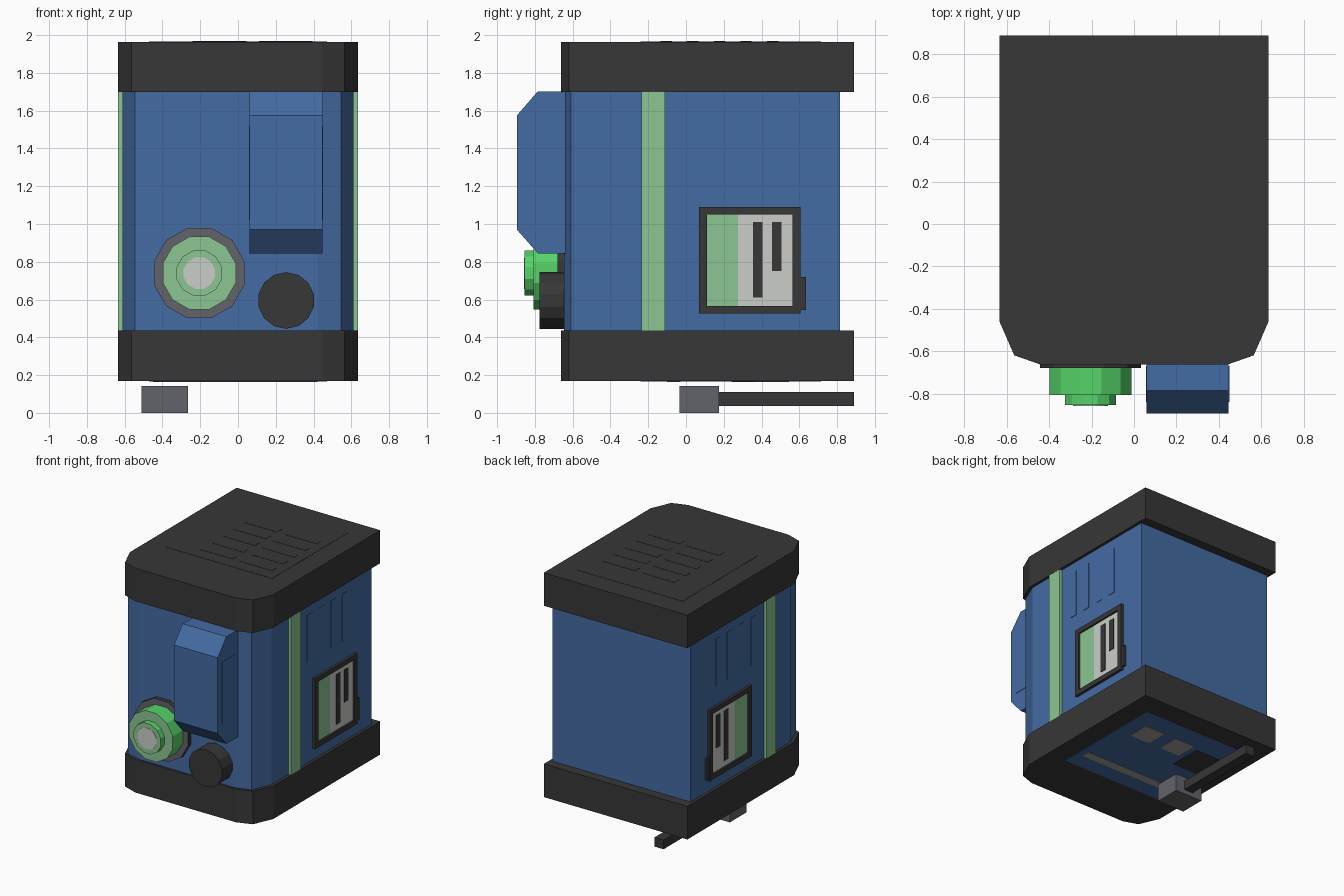
import bpy, bmesh, math
from mathutils import Vector

if "Cube" in bpy.data.objects:
    bpy.data.objects.remove(bpy.data.objects["Cube"])


def material(name, r, g, b):
    m = bpy.data.materials.new(name)
    lin = [((c / 255 + 0.055) / 1.055) ** 2.4 for c in (r, g, b)]
    m.diffuse_color = (*lin, 1)
    m.use_nodes = True
    m.node_tree.nodes["Principled BSDF"].inputs["Base Color"].default_value = m.diffuse_color
    return m


BLUE = material("body blue", 68, 107, 162)
DARK = material("charcoal", 55, 55, 55)
MINT = material("pale green", 140, 198, 147)
GREEN = material("bright green", 86, 212, 106)
GREY = material("steel grey", 98, 98, 107)
WHITE = material("off white", 203, 206, 200)
WARM = material("warm grey", 162, 159, 152)


def prism(name, pts, lo, hi, mat, axis="z"):
    """Extrude a flat outline along an axis: z uses (x, y), x uses (y, z), y uses (x, z)."""
    place = {"z": lambda u, v, w: (u, v, w),
             "x": lambda u, v, w: (w, u, v),
             "y": lambda u, v, w: (u, w, v)}[axis]
    bm = bmesh.new()
    a = [bm.verts.new(place(u, v, lo)) for u, v in pts]
    b = [bm.verts.new(place(u, v, hi)) for u, v in pts]
    bm.faces.new(a)
    bm.faces.new(b)
    for i in range(len(pts)):
        j = (i + 1) % len(pts)
        bm.faces.new((a[i], a[j], b[j], b[i]))
    bmesh.ops.recalc_face_normals(bm, faces=bm.faces)
    me = bpy.data.meshes.new(name)
    bm.to_mesh(me)
    bm.free()
    me.materials.append(mat)
    ob = bpy.data.objects.new(name, me)
    bpy.context.collection.objects.link(ob)
    return ob


def box(name, x, y, z, mat):
    return prism(name, [(x[0], y[0]), (x[1], y[0]), (x[1], y[1]), (x[0], y[1])],
                 z[0], z[1], mat)


def disc(name, x, z, r, sides, y0, y1, mat, face_mat=None):
    """Polygonal disc facing the front, with an optional other colour on its front face."""
    pts = []
    for i in range(sides):
        t = 2 * math.pi * (i + 0.5) / sides
        pts.append((x + r * math.cos(t), z + r * math.sin(t)))
    ob = prism(name, pts, y0, y1, mat, "y")
    if face_mat:
        ob.data.materials.append(face_mat)
        for p in ob.data.polygons:
            if p.normal.y < -0.9:
                p.material_index = 1
    return ob


def mirrored(pts):
    return pts + [(-u, v) for u, v in reversed(pts)]


# Main housing and the two overhanging caps
prism("body", mirrored([(0.42, -0.645), (0.545, -0.61), (0.612, -0.45), (0.612, 0.815)]),
      0.43, 1.705, BLUE)
cap = mirrored([(0.445, -0.662), (0.565, -0.62), (0.635, -0.46), (0.635, 0.89)])
prism("bottom_cap", cap, 0.17, 0.435, DARK)
prism("top_cap", cap, 1.70, 1.964, DARK)

# Top panel with two columns of vents
box("top_panel", (-0.47, 0.47), (-0.24, 0.715), (1.96, 1.966), DARK)
for i in range(5):
    y = -0.105 + 0.141 * i
    for x0 in (-0.24, 0.11):
        box("top_vent", (x0, x0 + 0.285), (y - 0.03, y + 0.03), (1.962, 1.968), DARK)

# Side details, the same on left and right
for s, side in ((1, "right"), (-1, "left")):
    def side_box(name, y, z, out, mat):
        box(side + "_" + name, sorted((s * 0.60, s * out)), y, z, mat)

    side_box("stripe", (-0.235, -0.11), (0.432, 1.702), 0.634, MINT)
    for i in range(4):
        y = 0.0 + 0.147 * i
        side_box("side_vent", (y, y + 0.06), (1.24, 1.62), 0.616, BLUE)
    # Window frame, its panels and latch
    side_box("frame_front", (0.07, 0.11), (0.525, 1.09), 0.634, DARK)
    side_box("frame_back", (0.565, 0.605), (0.525, 1.09), 0.634, DARK)
    side_box("frame_bottom", (0.11, 0.565), (0.525, 0.565), 0.634, DARK)
    side_box("frame_top", (0.11, 0.565), (1.05, 1.09), 0.634, DARK)
    side_box("green_panel", (0.11, 0.275), (0.565, 1.05), 0.620, MINT)
    side_box("white_panel", (0.275, 0.565), (0.565, 1.05), 0.620, WHITE)
    side_box("long_bar", (0.355, 0.405), (0.61, 1.01), 0.625, DARK)
    side_box("short_bar", (0.455, 0.505), (0.75, 1.01), 0.625, DARK)
    side_box("latch", (0.60, 0.635), (0.545, 0.72), 0.630, DARK)

# Front box with chamfered top and bottom
prism("front_box", [(-0.63, 0.845), (-0.785, 0.845), (-0.895, 0.97), (-0.895, 1.575),
                    (-0.785, 1.702), (-0.63, 1.702)], 0.06, 0.447, BLUE, "x")
for x in (0.057, 0.445):
    box("front_box_side_plate", (x, x + 0.005), (-0.84, -0.67), (1.02, 1.52), BLUE)

# Stepped green dial
cx, cz = -0.205, 0.74
disc("dial_base", cx, cz, 0.247, 12, -0.68, -0.63, DARK, GREY)
disc("dial", cx, cz, 0.20, 12, -0.808, -0.67, GREEN, MINT)
disc("dial_step", cx, cz, 0.124, 12, -0.855, -0.80, GREEN, MINT)
disc("dial_centre", cx, cz, 0.086, 12, -0.858, -0.85, WHITE)

# Small dark knob
disc("small_knob", 0.255, 0.595, 0.15, 14, -0.775, -0.63, DARK)

# Underside panel and its plates
box("underside_panel", (-0.47, 0.47), (-0.24, 0.715), (0.167, 0.175), BLUE)
box("underside_strip", (-0.42, 0.42), (-0.10, -0.03), (0.164, 0.172), WARM)
for x in (0.25, -0.04):
    box("underside_square", (x - 0.09, x + 0.09), (0.365, 0.545), (0.164, 0.172), WARM)
box("underside_dark_plate", (-0.45, -0.18), (0.24, 0.51), (0.164, 0.172), DARK)

# Plug and rod below the housing
box("plug", (-0.51, -0.265), (-0.035, 0.175), (0.0, 0.143), GREY)
box("plug_rod", (-0.425, -0.345), (0.17, 0.89), (0.036, 0.11), DARK)
